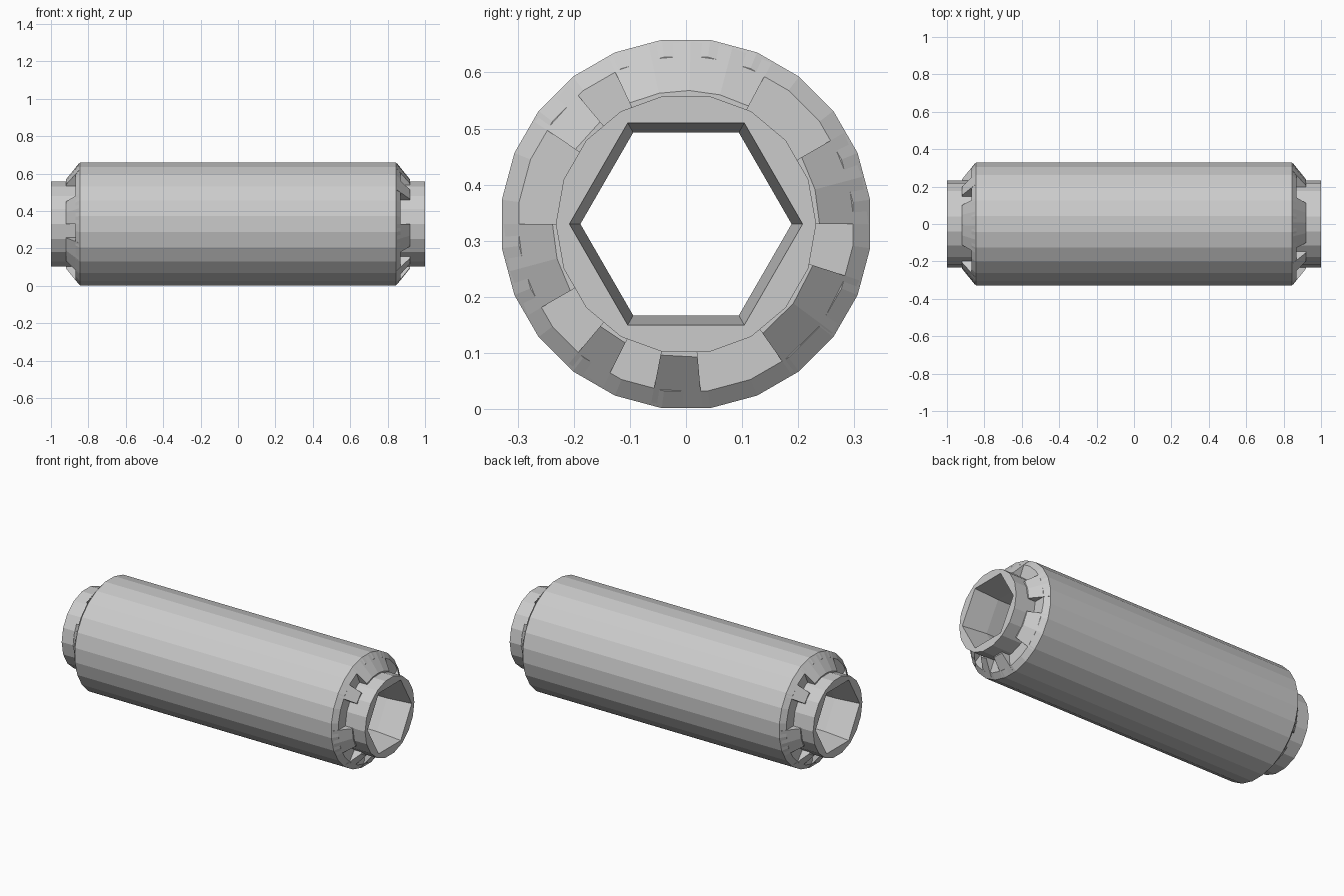
import bpy, bmesh
from math import sin, cos, pi, radians

if "Cube" in bpy.data.objects:
    bpy.data.objects.remove(bpy.data.objects["Cube"])

CZ = 0.33  # axis height


def pt(x, r, a):
    return (x, r * cos(a), CZ + r * sin(a))


def finish(bm, name):
    bmesh.ops.recalc_face_normals(bm, faces=bm.faces[:])
    me = bpy.data.meshes.new(name)
    bm.to_mesh(me)
    bm.free()
    ob = bpy.data.objects.new(name, me)
    bpy.context.collection.objects.link(ob)
    return ob


def lathe(name, profile, n, phase=0.0):
    """Closed profile of (x, radius) turned about the x axis; radius may be a function of angle."""
    bm = bmesh.new()
    rings = []
    for x, r in profile:
        ring = []
        for i in range(n):
            a = 2 * pi * i / n + phase
            ring.append(bm.verts.new(pt(x, r(a) if callable(r) else r, a)))
        rings.append(ring)
    for k in range(len(rings)):
        p, q = rings[k], rings[(k + 1) % len(rings)]
        for i in range(n):
            j = (i + 1) % n
            bm.faces.new((p[i], p[j], q[j], q[i]))
    return finish(bm, name)


def sector(bm, profile, a0, a1, side):
    """Block swept over part of a turn; side -1 is the opposite end, turned half round."""
    steps = max(1, round((a1 - a0) / 15))
    rings = []
    for i in range(steps + 1):
        a = radians(a0 + (a1 - a0) * i / steps)
        if side < 0:
            a = pi - a
        rings.append([bm.verts.new(pt(side * x, r, a)) for x, r in profile])
    m = len(profile)
    for p, q in zip(rings, rings[1:]):
        for k in range(m):
            l = (k + 1) % m
            bm.faces.new((p[k], p[l], q[l], q[k]))
    bm.faces.new(rings[0])
    bm.faces.new(rings[-1])


def hexagon(apothem):
    # radius of a flat-topped hexagonal bore
    def r(a):
        t = (a + 1e-6) % (pi / 3) - pi / 6
        return apothem / cos(t)
    return r


# Outer barrel with chamfered ends
lathe("outer_barrel", [
    (-0.87, 0.215), (-0.87, 0.30), (-0.845, 0.331),
    (0.845, 0.331), (0.87, 0.30), (0.87, 0.215)], 24, pi / 24)

# Inner sleeve with six-sided bore
rim, bore = hexagon(0.180), hexagon(0.163)
lathe("inner_sleeve", [
    (-1.0, 0.232), (1.0, 0.232), (1.0, rim), (0.85, bore),
    (-0.85, bore), (-1.0, rim)], 18)

# Uneven sloping shoulder blocks around both ends
shoulder = [(0.85, 0.325), (0.92, 0.238), (0.92, 0.22), (0.84, 0.22)]
spans = [(0, 30), (62, 115), (130, 146), (180, 210), (230, 243), (259, 275), (305, 342)]
for side, name in ((1, "right_shoulders"), (-1, "left_shoulders")):
    bm = bmesh.new()
    for a0, a1 in spans:
        sector(bm, shoulder, a0, a1, side)
    finish(bm, name)
